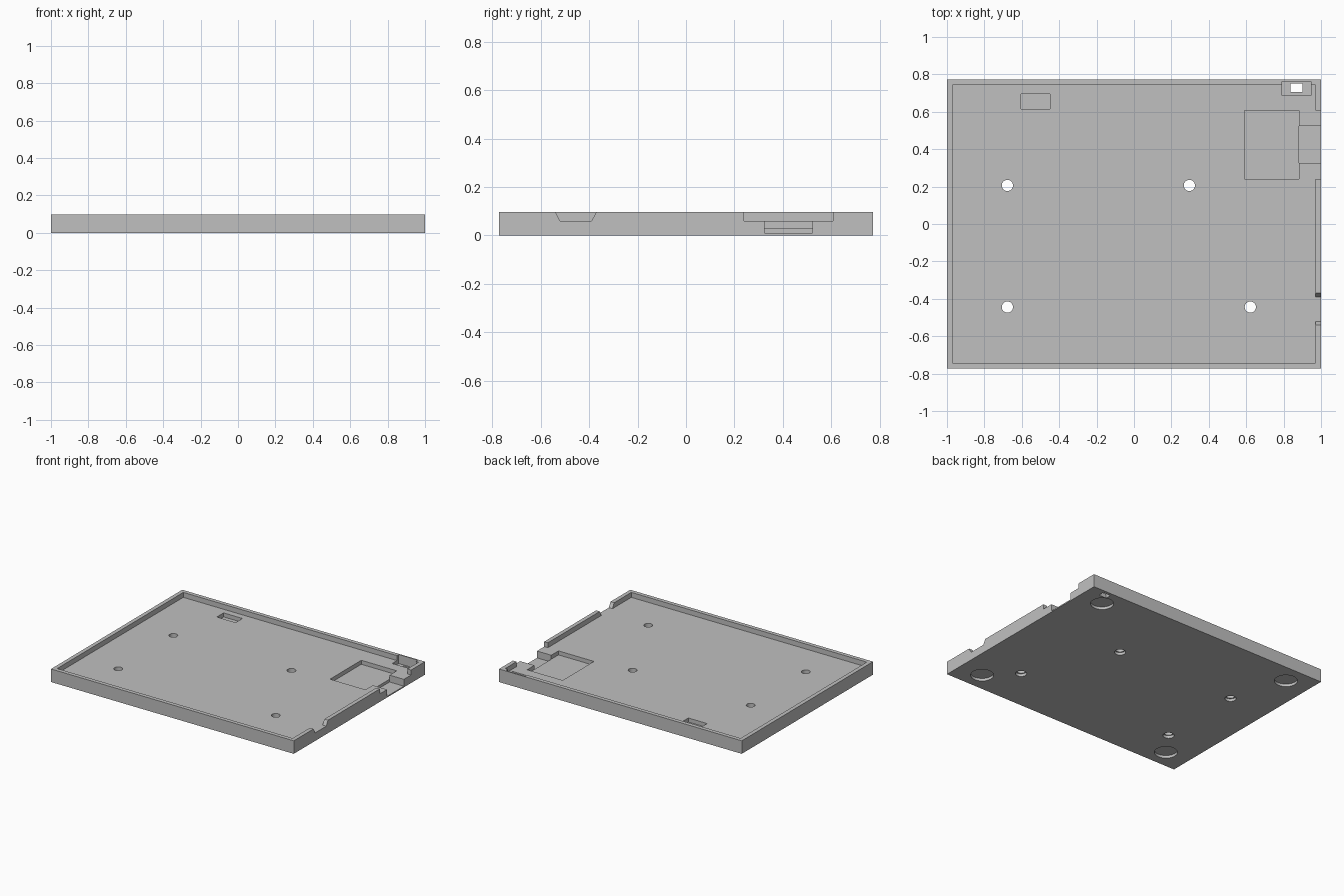
import bpy, bmesh, math

old = bpy.data.objects.get("Cube")
if old:
    bpy.data.objects.remove(old, do_unlink=True)

grey = bpy.data.materials.new("plain_grey")
grey.use_nodes = True
colour = (0.53, 0.53, 0.53, 1)
grey.diffuse_color = colour
grey.node_tree.nodes["Principled BSDF"].inputs["Base Color"].default_value = colour


def prism(name, low, high):
    """Solid between two matching outlines."""
    bm = bmesh.new()
    a = [bm.verts.new(p) for p in low]
    b = [bm.verts.new(p) for p in high]
    n = len(a)
    bm.faces.new(a)
    bm.faces.new(b)
    for i in range(n):
        j = (i + 1) % n
        bm.faces.new((a[i], a[j], b[j], b[i]))
    bmesh.ops.recalc_face_normals(bm, faces=bm.faces)
    mesh = bpy.data.meshes.new(name)
    bm.to_mesh(mesh)
    bm.free()
    mesh.materials.append(grey)
    obj = bpy.data.objects.new(name, mesh)
    bpy.context.collection.objects.link(obj)
    return obj


def box(name, x0, x1, y0, y1, z0, z1):
    ring = [(x0, y0), (x1, y0), (x1, y1), (x0, y1)]
    return prism(name, [(x, y, z0) for x, y in ring], [(x, y, z1) for x, y in ring])


def disc(name, x, y, r, z0, z1, sides=40):
    ring = [(x + r * math.cos(2 * math.pi * i / sides),
             y + r * math.sin(2 * math.pi * i / sides)) for i in range(sides)]
    return prism(name, [(u, v, z0) for u, v in ring], [(u, v, z1) for u, v in ring])


HY, TOP, FLOOR, POCKET, WALL = 0.772, 0.097, 0.06, 0.03, 0.03
OVER = 0.2
tray = box("base_tray", -1, 1, -HY, HY, 0, TOP)

# Recessed floor, side opening, connector pocket and its channel
cutters = [
    box("floor_cut", -1 + WALL, 1 - WALL, -HY + WALL, HY - WALL, FLOOR, OVER),
    box("side_opening_cut", 0.9, 1.1, 0.24, 0.608, FLOOR, OVER),
    box("connector_pocket_cut", 0.59, 0.883, 0.24, 0.608, POCKET, OVER),
    box("channel_cut", 0.883, 1.1, 0.325, 0.523, 0.009, OVER),
    # Small pockets near the back edge, one with a slot right through
    box("back_pocket_cut", -0.605, -0.45, 0.615, 0.695, POCKET, OVER),
    box("corner_pocket_cut", 0.79, 0.947, 0.686, 0.763, POCKET, OVER),
    box("corner_slot_cut", 0.838, 0.9, 0.706, 0.75, -0.1, OVER),
]

# Sloped notch in the right-hand wall
notch = [(-0.52, FLOOR), (-0.39, FLOOR), (-0.37, TOP), (-0.37, OVER),
         (-0.54, OVER), (-0.54, TOP)]
cutters.append(prism("sloped_notch_cut", [(0.95, y, z) for y, z in notch],
                     [(1.1, y, z) for y, z in notch]))

# Screw holes with a wider mouth underneath
for x, y in [(-0.677, 0.206), (0.296, 0.206), (-0.677, -0.444), (0.622, -0.444)]:
    cutters.append(disc("screw_hole_cut", x, y, 0.03, -0.1, OVER))
    cutters.append(disc("screw_head_cut", x, y, 0.038, -0.1, 0.02))

# Shallow round foot recesses at the four corners underneath
for sx in (-1, 1):
    for sy in (-1, 1):
        cutters.append(disc("foot_recess_cut", sx * 0.81, sy * 0.63, 0.078, -0.1, 0.02))

for cutter in cutters:
    cutter.hide_render = True
    mod = tray.modifiers.new(cutter.name, 'BOOLEAN')
    mod.operation = 'DIFFERENCE'
    mod.solver = 'EXACT'
    mod.object = cutter

# Bake the cuts and drop the cutters
graph = bpy.context.evaluated_depsgraph_get()
graph.update()
baked = bpy.data.meshes.new_from_object(tray.evaluated_get(graph))
tray.modifiers.clear()
tray.data = baked
baked.name = "base_tray"
baked.materials.clear()
baked.materials.append(grey)
for poly in baked.polygons:
    poly.material_index = 0
for cutter in cutters:
    bpy.data.objects.remove(cutter, do_unlink=True)

bpy.ops.object.select_all(action='DESELECT')
tray.select_set(True)
bpy.context.view_layer.objects.active = tray
bpy.ops.object.shade_smooth_by_angle(angle=math.radians(30))
